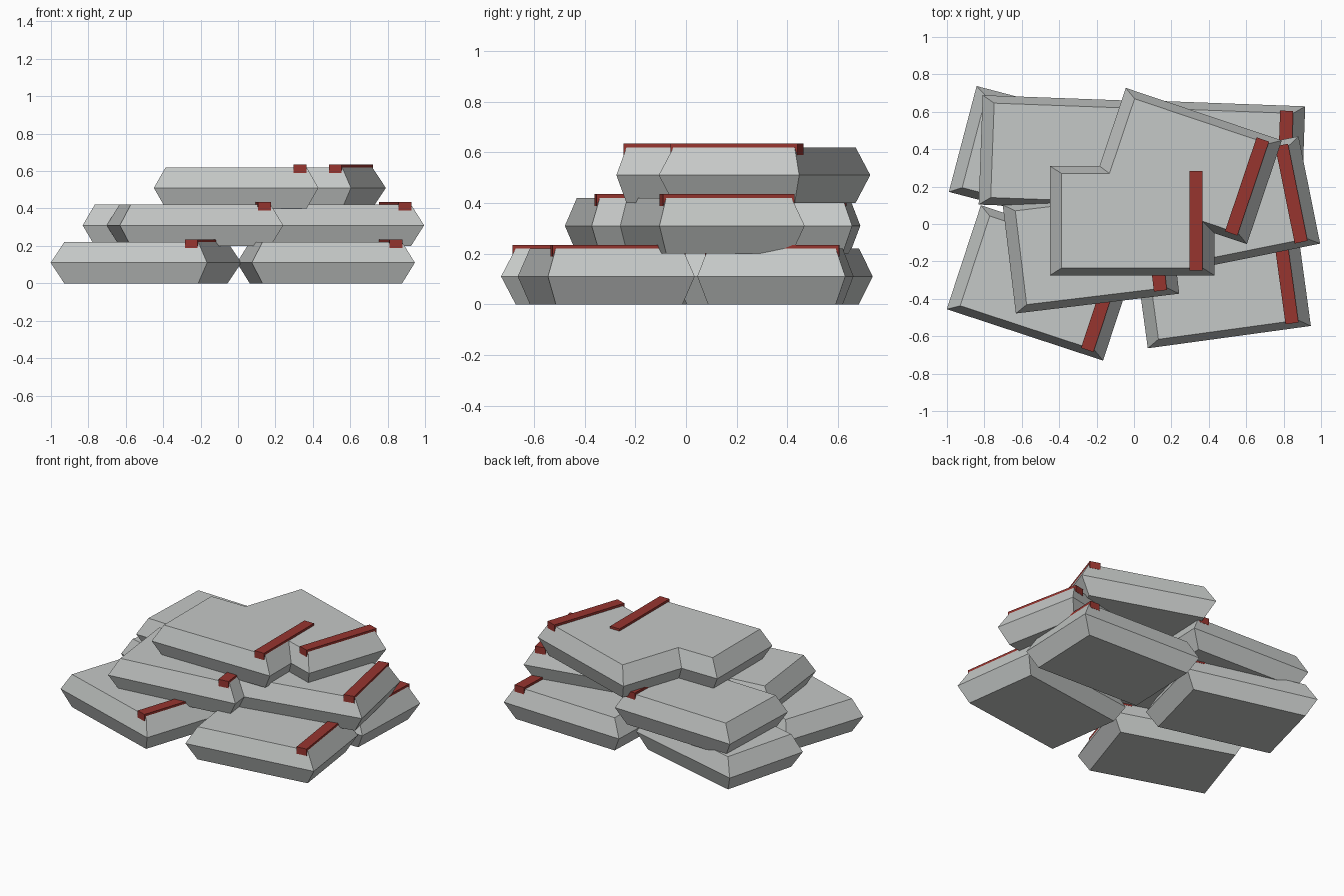
import bpy, bmesh
from math import radians
from mathutils import Matrix

if "Cube" in bpy.data.objects:
    bpy.data.objects.remove(bpy.data.objects["Cube"], do_unlink=True)


def make_material(name, rgb):
    mat = bpy.data.materials.new(name)
    mat.use_nodes = True
    colour = (*rgb, 1.0)
    mat.diffuse_color = colour
    mat.node_tree.nodes["Principled BSDF"].inputs["Base Color"].default_value = colour
    return mat


sack_grey = make_material("sack grey", (0.56, 0.58, 0.57))
strap_red = make_material("strap red", (0.31, 0.035, 0.028))

# Half sizes of a sack at its waist and at its flat top and bottom
WAIST = (0.44, 0.2925)
FLAT = (0.377, 0.2525)
HEIGHT = 0.22
STEP = 0.20


def add_object(name, bm, mat, placement):
    bmesh.ops.recalc_face_normals(bm, faces=bm.faces)
    mesh = bpy.data.meshes.new(name)
    bm.to_mesh(mesh)
    bm.free()
    mesh.materials.append(mat)
    obj = bpy.data.objects.new(name, mesh)
    obj.matrix_world = placement
    bpy.context.collection.objects.link(obj)
    return obj


def sack(name, placement):
    # Three stacked rectangles, widest at the waist
    bm = bmesh.new()
    rings = []
    for (hx, hy), z in ((FLAT, 0), (WAIST, HEIGHT / 2), (FLAT, HEIGHT)):
        rings.append([bm.verts.new((sx * hx, sy * hy, z))
                      for sx, sy in ((-1, -1), (1, -1), (1, 1), (-1, 1))])
    for low, high in zip(rings, rings[1:]):
        for i in range(4):
            j = (i + 1) % 4
            bm.faces.new((low[i], low[j], high[j], high[i]))
    bm.faces.new(rings[0])
    bm.faces.new(rings[-1])
    add_object(name, bm, sack_grey, placement)


def strap(name, placement):
    # Narrow bar laid across one end of the sack
    bm = bmesh.new()
    bmesh.ops.create_cube(bm, size=1, matrix=Matrix.Translation((0.342, 0, 0.212))
                          @ Matrix.Diagonal((0.07, 0.53, 0.046, 1)))
    add_object(name, bm, strap_red, placement)


# Name, layer, centre x, centre y, turn in degrees
PILE = (
    ("bottom_front_right", 0, -0.492, -0.315, -18.2),
    ("bottom_front_left", 0, 0.47, -0.315, 7.8),
    ("bottom_back_right", 0, -0.49, 0.343, -14.7),
    ("bottom_back_left", 0, 0.465, 0.353, -2.1),
    ("middle_front", 1, -0.23, -0.135, 6.9),
    ("middle_back", 1, -0.38, 0.38, -2.1),
    ("middle_left", 1, 0.506, 0.095, 11.4),
    ("top_front", 2, -0.01, 0.0175, 0),
    ("top_back", 2, 0.28, 0.31, -18.6),
)

for name, layer, x, y, turn in PILE:
    placement = (Matrix.Translation((x, y, layer * STEP))
                 @ Matrix.Rotation(radians(turn), 4, 'Z'))
    sack(name + "_sack", placement)
    strap(name + "_strap", placement)
